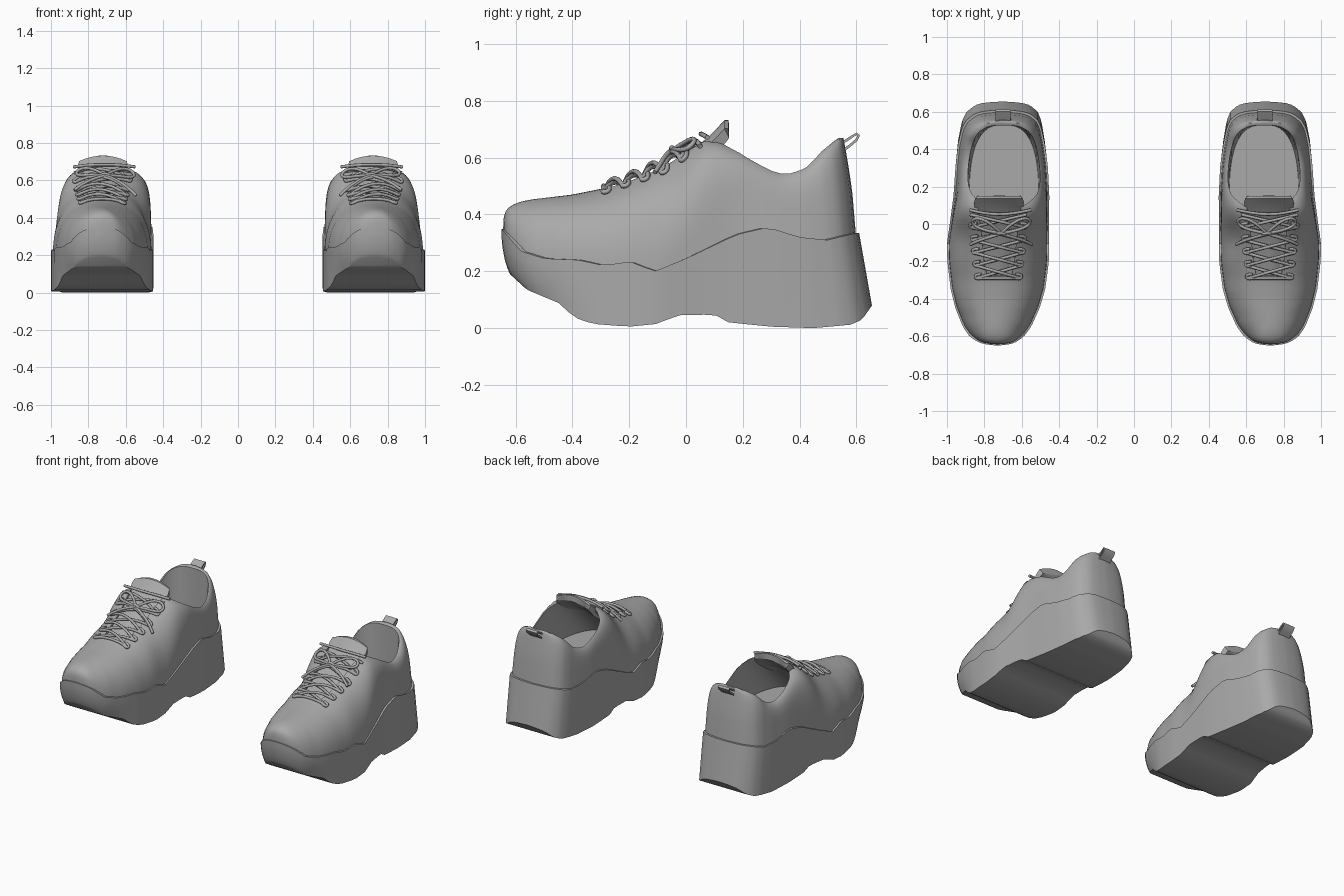
import bpy, bmesh
from math import cos, sin, pi

cube = bpy.data.objects.get("Cube")
if cube:
    bpy.data.objects.remove(cube, do_unlink=True)

grey = bpy.data.materials.new("plain_grey")
grey.use_nodes = True
grey.diffuse_color = (0.4, 0.4, 0.4, 1)
grey.node_tree.nodes["Principled BSDF"].inputs["Base Color"].default_value = (0.4, 0.4, 0.4, 1)

# Profiles along the shoe: (y, value)
INNER = [(-.655, .73), (-.65, .67), (-.635, .63), (-.6, .588), (-.55, .55), (-.45, .505), (-.35, .475),
         (-.2, .455), (.15, .453), (.3, .46), (.45, .478), (.55, .495), (.6, .515), (.635, .555),
         (.65, .61), (.655, .70)]
OUTER = [(-.655, .73), (-.65, .79), (-.635, .835), (-.6, .88), (-.55, .915), (-.45, .955), (-.35, .98),
         (-.2, .998), (-.1, 1), (0, .985), (.15, .965), (.3, .955), (.45, .94), (.55, .92), (.6, .895),
         (.635, .85), (.65, .80), (.655, .70)]
TREAD = [(-.62, .19), (-.56, .135), (-.44, .085), (-.4, .04), (-.33, .015),
         (-.2, .005), (-.1, .015), (-.03, .045), (.1, .048), (.15, .02), (.3, .005), (.45, 0),
         (.58, .012), (.62, .03), (.655, .08)]
SEAM = [(-.65, .35), (-.58, .27), (-.5, .245), (-.38, .24), (-.29, .22), (-.2, .235), (-.11, .2),
        (0, .245), (.18, .33), (.29, .355), (.4, .32), (.5, .31), (.6, .335)]
RIDGE = [(-.62, .445), (-.5, .458), (-.4, .47), (-.3, .49), (-.2, .525), (-.1, .57), (0, .63),
         (.08, .675), (.2, .625), (.3, .57), (.35, .555), (.42, .575), (.48, .635), (.54, .67)]
BOXY = [(-.6, 2.2), (-.05, 2.3), (.1, 4), (.2, 6)]
M = 96


def at(table, y):
    if y <= table[0][0]:
        return table[0][1]
    for (a, p), (b, q) in zip(table, table[1:]):
        if y <= b:
            return p + (q - p) * (y - a) / (b - a)
    return table[-1][1]


def ramp(a, b, v):
    t = min(1, max(0, (v - a) / (b - a)))
    return t * t * (3 - 2 * t)


def make(name, bm):
    bmesh.ops.recalc_face_normals(bm, faces=bm.faces)
    mesh = bpy.data.meshes.new(name)
    bm.to_mesh(mesh)
    bm.free()
    mesh.materials.append(grey)
    obj = bpy.data.objects.new(name, mesh)
    bpy.context.collection.objects.link(obj)
    return obj


def loft(name, rings):
    """Skin closed rings and close both ends with cross strips."""
    bm = bmesh.new()
    rows = [[bm.verts.new(p) for p in ring] for ring in rings]
    for a, b in zip(rows, rows[1:]):
        for j in range(M):
            k = (j + 1) % M
            bm.faces.new((a[j], a[k], b[k], b[j]))
    for row in (rows[0], rows[-1]):
        for j in range(M // 2 - 1):
            bm.faces.new((row[j], row[j + 1], row[M - 2 - j], row[M - 1 - j]))
    bmesh.ops.remove_doubles(bm, verts=bm.verts, dist=.00005)
    bmesh.ops.dissolve_degenerate(bm, edges=bm.edges, dist=.00001)
    # drop the folded strips left where a ring collapses onto the ridge
    seen = set()
    for f in list(bm.faces):
        key = frozenset(f.verts)
        if key in seen:
            bm.faces.remove(f)
        seen.add(key)
    return make(name, bm)


def strip(name, path, cx, thick, offset, crown=0):
    """Ribbon across x along a (y, z, half width) path, thickened."""
    bm = bmesh.new()
    steps = [i / 4 - 1 for i in range(9)]
    rows = [[bm.verts.new((cx + s * w, y, z - crown * s * s)) for s in steps] for y, z, w in path]
    for a, b in zip(rows, rows[1:]):
        for j in range(8):
            bm.faces.new((a[j], a[j + 1], b[j + 1], b[j]))
    obj = make(name, bm)
    mod = obj.modifiers.new("thickness", "SOLIDIFY")
    mod.thickness, mod.offset = thick, offset
    return obj


def finish(obj, angle=.6):
    bpy.ops.object.select_all(action="DESELECT")
    obj.select_set(True)
    bpy.context.view_layer.objects.active = obj
    bpy.ops.object.convert(target="MESH")
    bpy.ops.object.shade_smooth_by_angle(angle=angle)
    obj.modifiers.new("pair", "MIRROR").use_mirror_merge = False


def ring(func):
    out = []
    for j in range(M):
        phi = (j + .5) * 2 * pi / M
        y = -.655 * cos(phi)
        a, b = at(INNER, y), at(OUTER, y)
        side = (b - a) / 2 * (1 if j < M // 2 else -1)
        out.append(func((a + b) / 2, side, y))
    return out


# Platform sole: toe tucks under, heel flares towards the ground
def sole_ring(t, inset=1.0):
    def point(c, side, y):
        tuck = (1 - t) ** 2
        foot = y + .035 * ramp(-.45, -.655, y)
        yy = y + (foot - y) * tuck - .045 * t * ramp(.3, .655, y) + .005 * t * ramp(-.6, -.655, y)
        z = at(TREAD, foot) * (1 - t) + at(SEAM, yy) * t
        return (c + side * inset * (1 - .13 * tuck * ramp(-.25, -.6, y)), yy * inset, z)
    return ring(point)


finish(loft("platform_sole", [sole_ring(t) for t in (0, .15, .35, .6, .8, 1)] + [sole_ring(1, .96)]))


# Upper: rings climb from the seam and close along the ridge
def upper_ring(u):
    def point(c, side, y):
        n = at(BOXY, y)
        s = max(0, cos(u)) ** (2 / n) if u < pi / 2 else 0
        h = sin(u) ** (2 / n)
        y0 = (y - .045 * ramp(.3, .655, y)) * .983
        yy = y0 + .13 * (1 - s) ** 2 * ramp(-.4, -.655, y) - .045 * h ** 1.5 * ramp(.3, .655, y)
        base = at(SEAM, y0) - .02
        lean = 1 - (.11 if side > 0 else .06) * h * ramp(0, .25, y)
        return (c + side * .965 * s * lean, yy, base + (at(RIDGE, yy) - base) * h)
    return ring(point)


upper = loft("upper", [upper_ring(pi / 2 * i / 18) for i in range(19)])


# Foot opening and lacing throat cut out of the upper
def cavity_ring(z, front, half):
    mid, length = (front + .528) / 2, (.528 - front) / 2
    pts = []
    for j in range(M):
        phi = (j + .5) * 2 * pi / M
        c, s = -cos(phi), sin(phi)
        pts.append((.695 + half * abs(s) ** .7 * (1 if s > 0 else -1),
                    mid + length * abs(c) ** .85 * (1 if c > 0 else -1), z))
    return pts


cavity = loft("cavity_cutter", [cavity_ring(.365, -.2, .185), cavity_ring(.64, .08, .195),
                                cavity_ring(.85, .12, .197)])
throat = strip("throat_cutter", [(y, at(RIDGE, min(y, .08)) - .028, w) for y, w in
               ((-.275, .065), (-.2, .08), (-.1, .09), (0, .1), (.08, .115), (.16, .12))], .72, .15, 1)
for cutter in (cavity, throat):
    cutter.hide_render = True
    mod = upper.modifiers.new("cut", "BOOLEAN")
    mod.operation, mod.solver, mod.object = "DIFFERENCE", "EXACT", cutter
finish(upper)
for cutter in (cavity, throat):
    bpy.data.objects.remove(cutter, do_unlink=True)

# Padded tongue rising out of the throat
finish(strip("tongue", [(-.275, .482, .075), (-.2, .512, .09), (-.1, .556, .1), (0, .615, .112),
                        (.07, .665, .128), (.115, .71, .133), (.135, .732, .128), (.15, .733, .115)],
             .722, .038, -1, .03))

# Heel pull tab: a folded ribbon
finish(strip("pull_tab", [(.54, .645, .042), (.575, .668, .04), (.6, .684, .04), (.608, .678, .04),
                          (.6, .662, .04), (.58, .645, .04), (.55, .622, .042)], .70, .009, 0))


# Laces lying on the vamp
def surface(x, y):
    a, b, n = at(INNER, y), at(OUTER, y), at(BOXY, y)
    s = min(1, abs(x - (a + b) / 2) / ((b - a) / 2))
    base = at(SEAM, y)
    return base + (at(RIDGE, min(y, .08)) - base) * (1 - s ** n) ** (1 / n)


def lace(name, paths):
    data = bpy.data.curves.new(name, "CURVE")
    data.dimensions = "3D"
    data.bevel_depth, data.bevel_resolution, data.resolution_u = .0085, 2, 4
    for path in paths:
        spline = data.splines.new("NURBS")
        spline.points.add(len(path) - 1)
        for p, (x, y, lift) in zip(spline.points, path):
            p.co = (x, y, surface(x, y) + lift, 1)
        spline.order_u, spline.use_endpoint_u = 4, True
    data.use_fill_caps = True
    data.materials.append(grey)
    obj = bpy.data.objects.new(name, data)
    bpy.context.collection.objects.link(obj)
    finish(obj, 1.0)


MID = .725
rows = [(-.29 + .068 * k, .115 + .007 * k) for k in range(6)]
paths = [[(MID + rows[0][1] * (i / 4 - 1), rows[0][0], .008) for i in range(9)]]
for (y0, w0), (y1, w1) in zip(rows, rows[1:]):
    for sign in (-1, 1):
        paths.append([(MID + sign * (-w0 + (w0 + w1) * t), y0 + (y1 - y0) * t,
                       .004 + (.01 + .007 * sign) * sin(pi * t)) for t in (i / 8 for i in range(9))])
        paths.append([(MID + sign * w0 * s, y0 + d, .006) for s, d in
                      ((.8, 0), (1, -.006), (1.1, .006), (1.05, .022), (.8, .02))])
lace("laces", paths)

# Bow: two loops and two loose ends from a central knot
bow = []
for sign in (-1, 1):
    loop = [(0, 0, .025), (.05, .05, .03), (.12, .09, .03), (.165, .07, .025), (.14, .03, .025),
            (.06, .01, .03), (0, 0, .025)]
    tail = [(0, 0, .025), (.05, -.02, .03), (.11, -.03, .025), (.165, -.06, .025)]
    for shape in (loop, tail):
        bow.append([(.71 + sign * dx, -.05 + dy, dz) for dx, dy, dz in shape])
bow.append([(.685, -.05, .025), (.7, -.055, .04), (.72, -.045, .04), (.735, -.05, .025)])
bow.append([(.55, .075, .02), (.64, .055, .025), (.72, .05, .025), (.8, .055, .025), (.88, .075, .02)])
lace("bow", bow)
